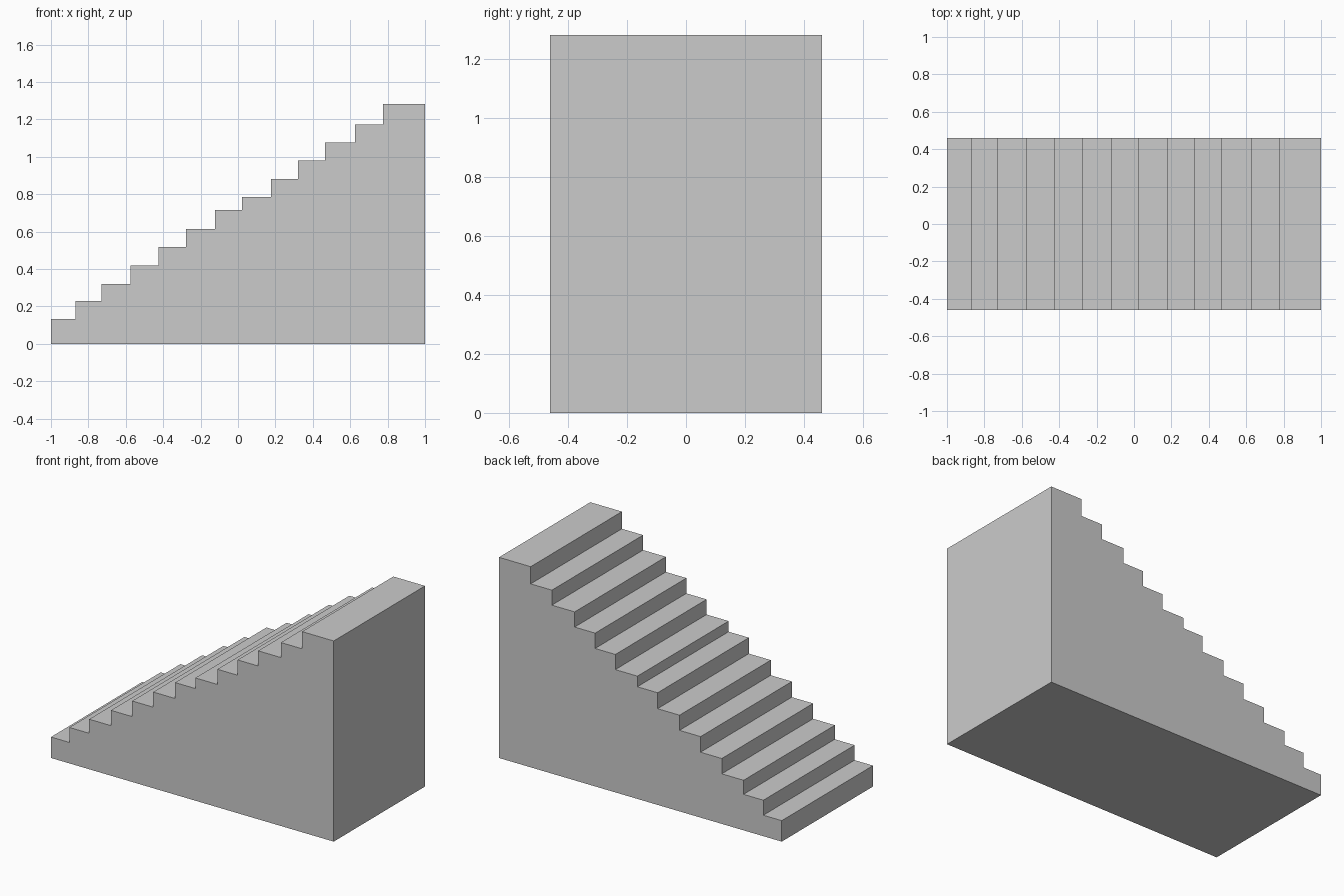
import bpy
import bmesh

if "Cube" in bpy.data.objects:
    bpy.data.objects.remove(bpy.data.objects["Cube"])

HALF_WIDTH = 0.461

# Each step: x where its riser stands, z of its tread
steps = [(-1.0, 0.134), (-0.87, 0.23), (-0.73, 0.32), (-0.576, 0.418),
         (-0.426, 0.518), (-0.277, 0.615), (-0.122, 0.717), (0.021, 0.785),
         (0.177, 0.882), (0.32, 0.98), (0.465, 1.077), (0.626, 1.173),
         (0.776, 1.283)]

# Side profile: base, then riser and tread of every step
profile = [(1.0, 0.0), (-1.0, 0.0)]
ends = [x for x, _ in steps[1:]] + [1.0]
for (x, z), end in zip(steps, ends):
    profile += [(x, z), (end, z)]

# Solid staircase: profile extruded across the width
bm = bmesh.new()
side = bm.faces.new([bm.verts.new((x, -HALF_WIDTH, z)) for x, z in profile])
result = bmesh.ops.extrude_face_region(bm, geom=[side], use_keep_orig=True)
moved = [v for v in result["geom"] if isinstance(v, bmesh.types.BMVert)]
bmesh.ops.translate(bm, verts=moved, vec=(0, 2 * HALF_WIDTH, 0))
bmesh.ops.recalc_face_normals(bm, faces=bm.faces[:])

mesh = bpy.data.meshes.new("staircase")
bm.to_mesh(mesh)
bm.free()
bpy.context.collection.objects.link(bpy.data.objects.new("staircase", mesh))
